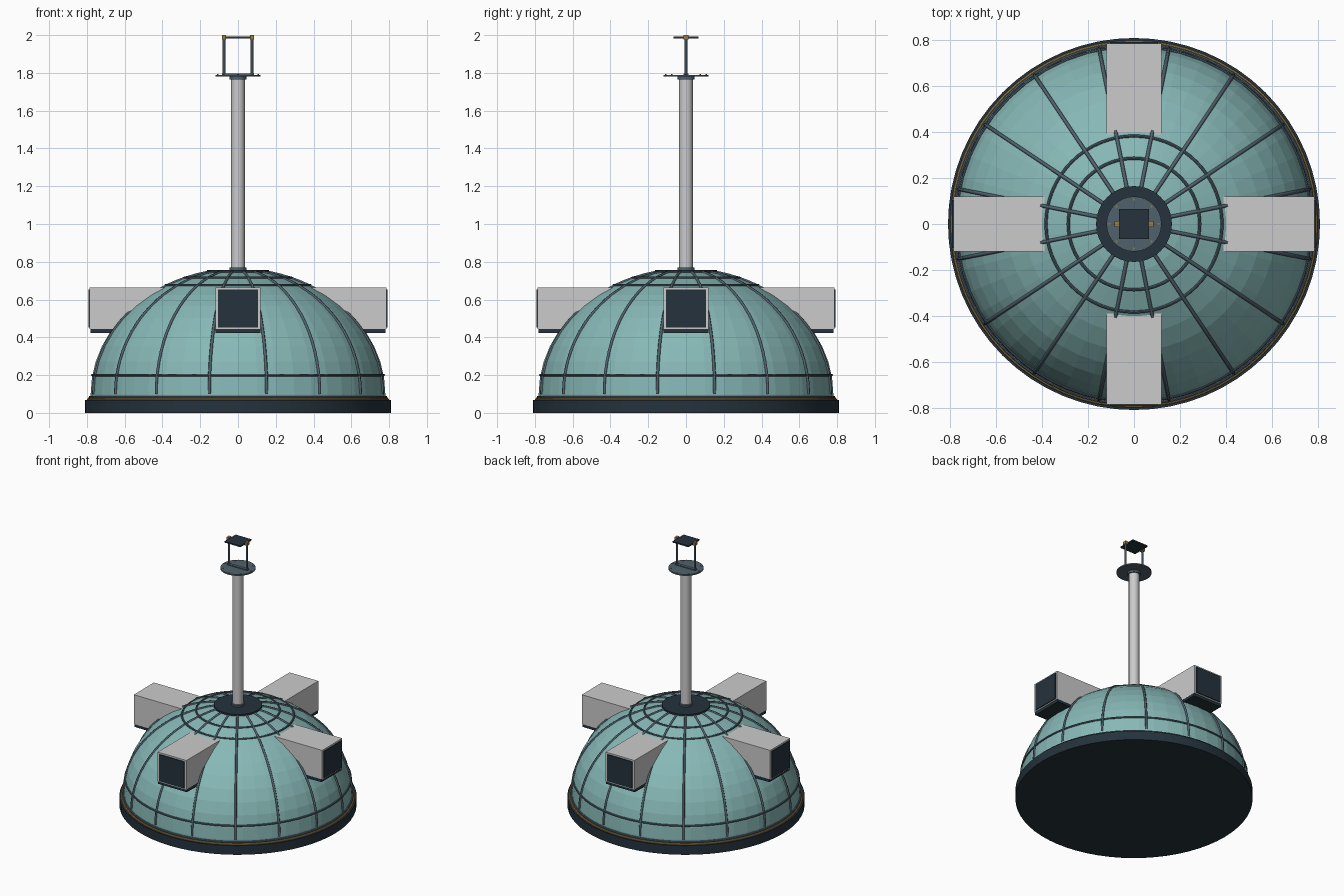
import bpy, bmesh
from math import sin, cos, pi, radians, sqrt

if "Cube" in bpy.data.objects:
    bpy.data.objects.remove(bpy.data.objects["Cube"])


def mat(name, rgb):
    m = bpy.data.materials.new(name)
    m.diffuse_color = (*rgb, 1)
    m.use_nodes = True
    m.node_tree.nodes["Principled BSDF"].inputs["Base Color"].default_value = m.diffuse_color
    return m


TEAL = mat("teal", (0.24, 0.48, 0.47))
DARK = mat("dark", (0.018, 0.032, 0.045))
STEEL = mat("steel", (0.08, 0.12, 0.15))
BRASS = mat("brass", (0.32, 0.2, 0.06))


def finish(ob, name, m, smooth=False):
    ob.name = name
    if m:
        ob.data.materials.append(m)
    if smooth:
        bpy.ops.object.shade_smooth_by_angle(angle=radians(35))
    return ob


def cyl(name, r, z0, z1, m=None, x=0, y=0, n=32):
    bpy.ops.mesh.primitive_cylinder_add(vertices=n, radius=r, depth=z1 - z0, location=(x, y, (z0 + z1) / 2))
    return finish(bpy.context.object, name, m, True)


def box(name, lo, hi, m=None, turn=0):
    # Corner-to-corner box, turned about the central axis
    bm = bmesh.new()
    bmesh.ops.create_cube(bm, size=1)
    for v in bm.verts:
        v.co = [(a + b) / 2 + c * (b - a) for a, b, c in zip(lo, hi, v.co)]
    me = bpy.data.meshes.new(name)
    bm.to_mesh(me)
    bm.free()
    ob = bpy.data.objects.new(name, me)
    bpy.context.collection.objects.link(ob)
    ob.rotation_euler.z = turn
    return finish(ob, name, m)


def ring(name, r, z, t, m):
    bpy.ops.mesh.primitive_torus_add(major_segments=64, minor_segments=8, major_radius=r, minor_radius=t, location=(0, 0, z))
    return finish(bpy.context.object, name, m, True)


A, C, Z0 = 0.78, 0.66, 0.1      # dome half width, height and centre


def dome_r(z):
    return A * sqrt(max(0, 1 - ((z - Z0) / C) ** 2))


# Base and dome shell
cyl("base_plinth", 0.81, 0, 0.068, DARK, n=64)
prof = [(0.78, 0.06)] + [(A * cos(i * pi / 24), Z0 + C * sin(i * pi / 24)) for i in range(12)] + [(0, Z0 + C - 0.01)]
bm = bmesh.new()
vs = [bm.verts.new((r, 0, z)) for r, z in prof]
es = [bm.edges.new(p) for p in zip(vs, vs[1:])]
bmesh.ops.spin(bm, geom=vs + es, cent=(0, 0, 0), axis=(0, 0, 1), angle=2 * pi, steps=48)
bmesh.ops.remove_doubles(bm, verts=bm.verts, dist=1e-4)
bmesh.ops.recalc_face_normals(bm, faces=bm.faces)
me = bpy.data.meshes.new("dome_shell")
bm.to_mesh(me)
bm.free()
dome = bpy.data.objects.new("dome_shell", me)
bpy.context.collection.objects.link(dome)
finish(dome, "dome_shell", TEAL)

# Hoops and meridian ribs
ring("brass_seam", 0.792, 0.07, 0.008, BRASS)
ring("foot_hoop", 0.783, 0.082, 0.008, STEEL)
for i, z in enumerate((0.2, 0.675, 0.714)):
    ring(f"hoop_{i}", dome_r(z), z, 0.007, STEEL)
for k in range(16):
    a = (k + 0.5) * pi / 8
    cu = bpy.data.curves.new(f"rib_{k}", "CURVE")
    cu.dimensions = "3D"
    cu.bevel_depth = 0.008
    cu.bevel_resolution = 1
    sp = cu.splines.new("POLY")
    sp.points.add(16)
    for i, p in enumerate(sp.points):
        t = i / 16 * radians(79)
        p.co = (A * cos(t) * cos(a), A * cos(t) * sin(a), Z0 + C * sin(t), 1)
    ob = bpy.data.objects.new(f"rib_{k}", cu)
    bpy.context.collection.objects.link(ob)
    cu.materials.append(STEEL)

# Four dormer boxes with dark window and sill
for k in range(4):
    a = k * pi / 2
    box(f"dormer_{k}", (0.39, -0.12, 0.444), (0.785, 0.12, 0.665), None, a)
    box(f"dormer_window_{k}", (0.77, -0.105, 0.452), (0.792, 0.105, 0.653), DARK, a)
    box(f"dormer_sill_{k}", (0.5, -0.12, 0.424), (0.78, 0.12, 0.446), DARK, a)

# Mast with collars and platform
cyl("crown_collar", 0.165, 0.735, 0.757, DARK, n=48)
cyl("mast_foot", 0.045, 0.75, 0.77, STEEL)
cyl("mast", 0.036, 0.75, 1.77)
cyl("mast_cap", 0.045, 1.765, 1.782, STEEL)
cyl("platform", 0.12, 1.78, 1.79, STEEL)
for k in range(8):
    cyl(f"platform_bolt_{k}", 0.005, 1.785, 1.794, BRASS, 0.107 * cos(k * pi / 4), 0.107 * sin(k * pi / 4), 8)

# Yoke and top plate
box("yoke_base", (-0.085, -0.012, 1.788), (0.085, 0.012, 1.796), STEEL)
for s, side in ((-1, "left"), (1, "right")):
    cyl(f"yoke_post_{side}", 0.007, 1.79, 1.99, STEEL, s * 0.074, 0, 12)
    box(f"yoke_bracket_{side}", (s * 0.074 - 0.011, -0.013, 1.977), (s * 0.074 + 0.011, 0.013, 2.0), BRASS)
box("top_plate", (-0.066, -0.066, 1.983), (0.066, 0.066, 1.993), DARK)
